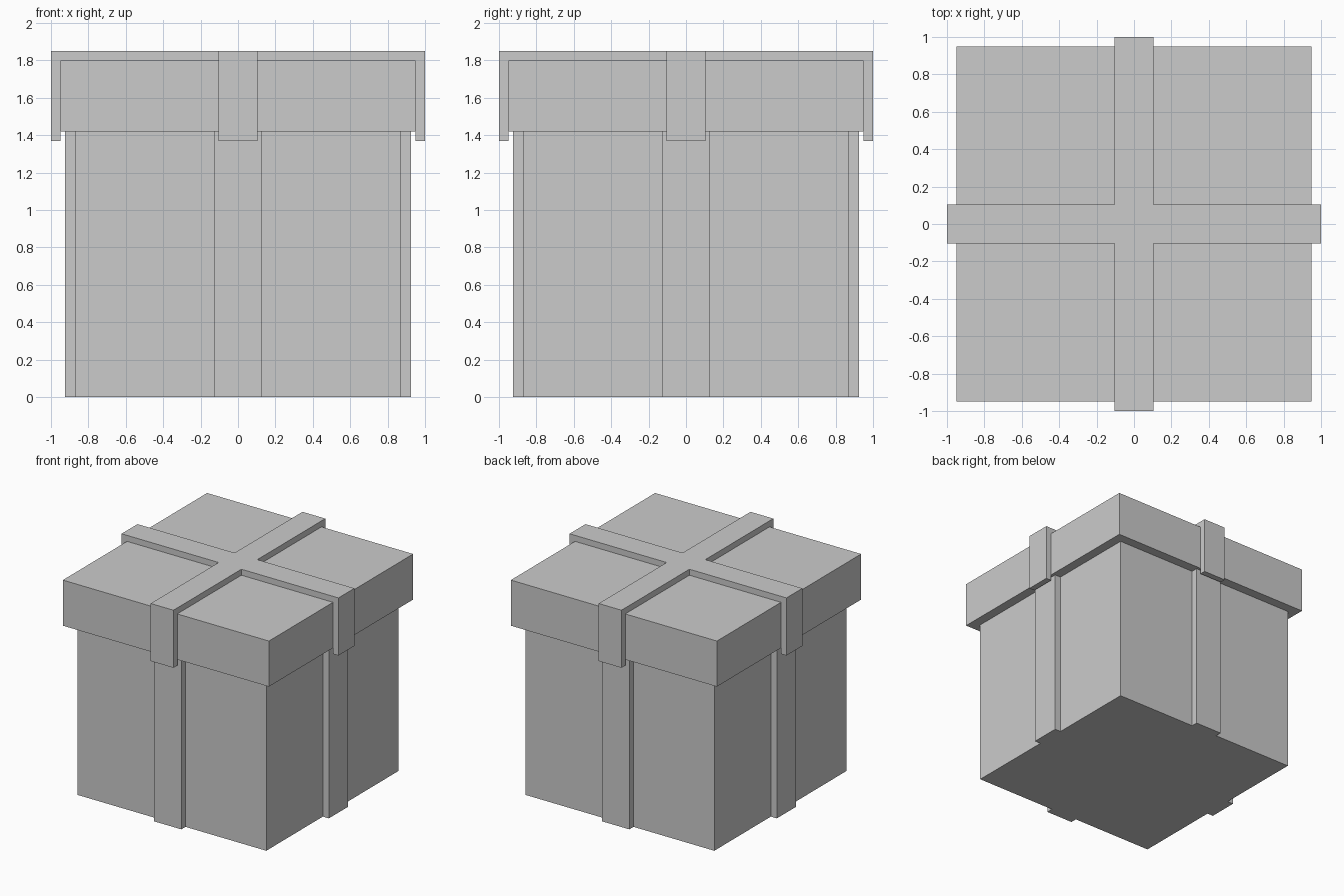
import bpy
import bmesh
from math import pi
from mathutils import Matrix, Vector

default_cube = bpy.data.objects.get("Cube")
if default_cube:
    bpy.data.objects.remove(default_cube, do_unlink=True)

BODY_HALF, BODY_TOP = 0.87, 1.42
LID_HALF, LID_TOP = 0.95, 1.80
THICK = 0.05            # lid ribbon thickness


def finish(name, bm):
    bmesh.ops.recalc_face_normals(bm, faces=bm.faces)
    mesh = bpy.data.meshes.new(name)
    bm.to_mesh(mesh)
    bm.free()
    obj = bpy.data.objects.new(name, mesh)
    bpy.context.collection.objects.link(obj)
    return obj


def block(name, low, high, turn=0.0):
    """Box between two corners, turned about the vertical axis."""
    low, high = Vector(low), Vector(high)
    bm = bmesh.new()
    bmesh.ops.create_cube(bm, size=1)
    bmesh.ops.scale(bm, vec=high - low, verts=bm.verts)
    bmesh.ops.translate(bm, vec=(low + high) / 2, verts=bm.verts)
    bmesh.ops.rotate(bm, matrix=Matrix.Rotation(turn, 3, 'Z'), verts=bm.verts)
    return finish(name, bm)


# Box and lid
block("box_body", (-BODY_HALF, -BODY_HALF, 0), (BODY_HALF, BODY_HALF, BODY_TOP))
block("box_lid", (-LID_HALF, -LID_HALF, BODY_TOP), (LID_HALF, LID_HALF, LID_TOP))

# Upright ribbon on each side of the body
for i, side in enumerate(("front", "left", "back", "right")):
    block(f"body_ribbon_{side}", (-0.125, -0.925, 0),
          (0.125, -BODY_HALF, BODY_TOP), i * pi / 2)

# Crossed ribbon over the lid: a centre square with four folded arms
half, reach, hem = 0.105, LID_HALF + THICK, 1.37
top = LID_TOP + THICK
bm = bmesh.new()
centre = [bm.verts.new((x * half, y * half, top))
          for x, y in ((-1, -1), (1, -1), (1, 1), (-1, 1))]
bm.faces.new(centre)
for i in range(4):
    spin = Matrix.Rotation(i * pi / 2, 3, 'Z')
    a, b = centre[i], centre[(i + 1) % 4]
    for z in (top, hem):
        c = bm.verts.new(spin @ Vector((-half, -reach, z)))
        d = bm.verts.new(spin @ Vector((half, -reach, z)))
        bm.faces.new((a, c, d, b))
        a, b = c, d
lid_ribbon = finish("lid_ribbon", bm)

# Make sure the sheet faces outward, so that it thickens towards the lid
if lid_ribbon.data.polygons[0].normal.z < 0:
    lid_ribbon.data.flip_normals()
solid = lid_ribbon.modifiers.new("Thickness", 'SOLIDIFY')
solid.thickness = THICK
solid.offset = -1
solid.use_even_offset = True
